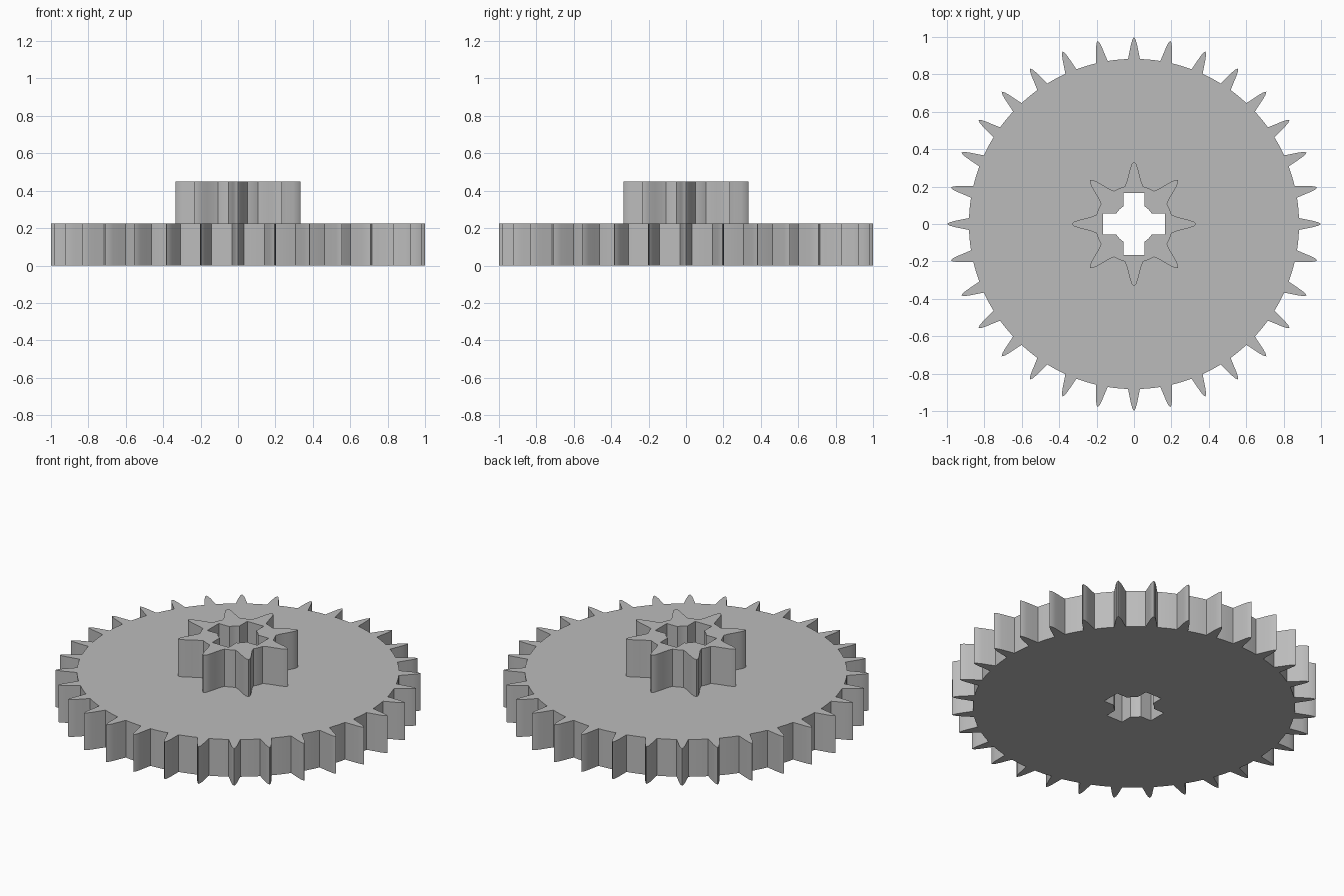
import bpy
import bmesh
from math import sin, cos, pi, radians, asin, sqrt

cube = bpy.data.objects.get("Cube")
if cube:
    bpy.data.objects.remove(cube)

# Single plain grey material
grey = bpy.data.materials.new("plain grey")
grey.use_nodes = True
colour = (0.5, 0.5, 0.5, 1)
grey.diffuse_color = colour
grey.node_tree.nodes["Principled BSDF"].inputs["Base Color"].default_value = colour


def turn(point, angle):
    x, y = point
    return (x * cos(angle) - y * sin(angle), x * sin(angle) + y * cos(angle))


def gear_outline(teeth, flank, root_steps=4):
    """Repeat a tooth given as (radius, half width) pairs from base to tip."""
    tooth = [(r, -w) for r, w in flank] + [(r, w) for r, w in reversed(flank) if w]
    base_r, base_w = flank[0]
    root = sqrt(base_r ** 2 + base_w ** 2)
    start = asin(base_w / root)
    gap = 2 * pi / teeth - 2 * start
    for i in range(1, root_steps):
        tooth.append(turn((root, 0), start + gap * i / root_steps))
    return [turn(p, 2 * pi * k / teeth) for k in range(teeth) for p in tooth]


def cross_outline(reach, half, bore, steps=4):
    """Cross-shaped axle hole widened by a round bore."""
    arm = [(reach, -half), (reach, half)]
    a = asin(half / bore)
    for i in range(steps + 1):
        arm.append(turn((bore, 0), a + (pi / 2 - 2 * a) * i / steps))
    return [turn(p, k * pi / 2) for k in range(4) for p in arm]


def add_gear(name, outline, hole, bottom, top):
    # Filled 2D profile with a hole, extruded to thickness
    curve = bpy.data.curves.new(name + "_profile", "CURVE")
    curve.dimensions = "2D"
    curve.fill_mode = "BOTH"
    curve.extrude = (top - bottom) / 2
    for loop in (outline, hole):
        spline = curve.splines.new("POLY")
        spline.points.add(len(loop) - 1)
        for point, (x, y) in zip(spline.points, loop):
            point.co = (x, y, 0, 1)
        spline.use_cyclic_u = True
    helper = bpy.data.objects.new(name + "_profile", curve)
    bpy.context.collection.objects.link(helper)
    graph = bpy.context.evaluated_depsgraph_get()
    mesh = bpy.data.meshes.new_from_object(helper.evaluated_get(graph))
    bpy.data.objects.remove(helper)

    # Weld the caps to the walls and lift into place
    bm = bmesh.new()
    bm.from_mesh(mesh)
    bmesh.ops.remove_doubles(bm, verts=bm.verts, dist=0.0001)
    bmesh.ops.recalc_face_normals(bm, faces=bm.faces)
    bmesh.ops.translate(bm, verts=bm.verts, vec=(0, 0, (top + bottom) / 2))
    bm.to_mesh(mesh)
    bm.free()
    mesh.name = name
    mesh.materials.clear()
    mesh.materials.append(grey)
    obj = bpy.data.objects.new(name, mesh)
    bpy.context.collection.objects.link(obj)
    bpy.ops.object.select_all(action="DESELECT")
    obj.select_set(True)
    bpy.context.view_layer.objects.active = obj
    bpy.ops.object.shade_smooth_by_angle(angle=radians(25))
    return obj


axle_hole = cross_outline(0.167, 0.055, 0.11)

# Wide lower gear with slender teeth
large_flank = [(0.882, 0.032), (0.92, 0.024), (0.96, 0.016), (0.985, 0.009), (1.0, 0)]
add_gear("large_gear", gear_outline(32, large_flank), axle_hole, 0, 0.225)

# Small upper pinion
small_flank = [(0.2, 0.05), (0.225, 0.039), (0.26, 0.03), (0.295, 0.021),
               (0.32, 0.012), (0.333, 0)]
add_gear("small_gear", gear_outline(8, small_flank), axle_hole, 0.225, 0.45)
